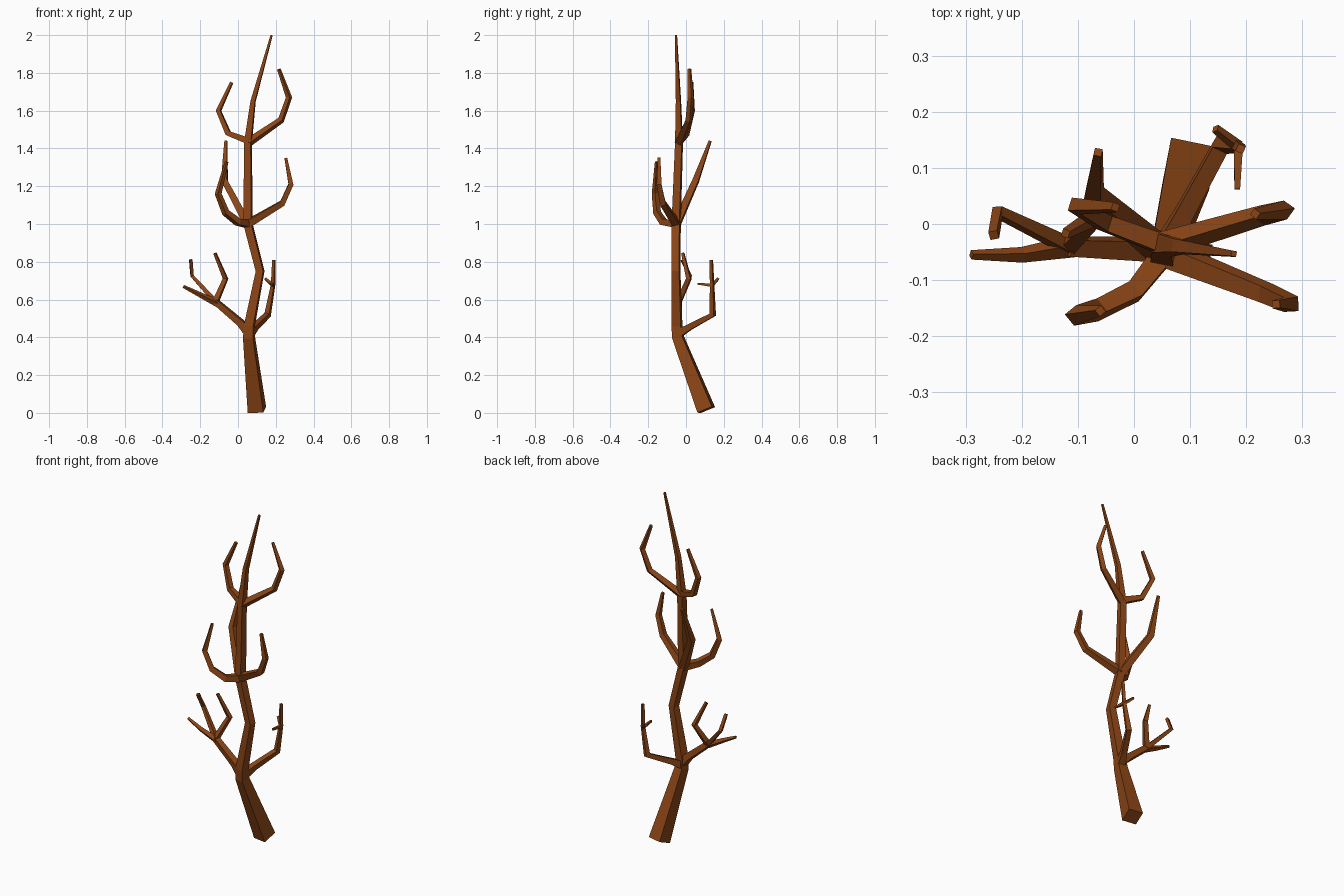
import bpy, bmesh
from mathutils import Vector

bark = bpy.data.materials.new("bark")
bark.diffuse_color = (0.26, 0.06, 0.008, 1)


def limb(name, *points):
    """Square tapered tube through (x, y, z, half width) points."""
    pts = [Vector(p[:3]) for p in points]
    dirs = [(b - a).normalized() for a, b in zip(pts, pts[1:])]
    side = Vector((0.98, -0.19, 0))
    if abs(dirs[0].dot(side)) > 0.9:
        side = Vector((0, 1, 0))
    bm = bmesh.new()
    rings = []
    for i, (p, q) in enumerate(zip(pts, points)):
        t = (dirs[max(i - 1, 0)] + dirs[min(i, len(dirs) - 1)]).normalized()
        side = (side - t * side.dot(t)).normalized()
        up = t.cross(side)
        rings.append([bm.verts.new(p + (side * a + up * b) * q[3])
                      for a, b in ((-1, -1), (1, -1), (1, 1), (-1, 1))])
    for r, s in zip(rings, rings[1:]):
        for k in range(4):
            n = (k + 1) % 4
            bm.faces.new((r[k], r[n], s[n], s[k]))
    bm.faces.new(rings[0][::-1])
    bm.faces.new(rings[-1])
    bmesh.ops.recalc_face_normals(bm, faces=bm.faces)
    me = bpy.data.meshes.new(name)
    bm.to_mesh(me)
    bm.free()
    me.materials.append(bark)
    ob = bpy.data.objects.new(name, me)
    bpy.context.collection.objects.link(ob)


# Trunk
limb("trunk", (.10, .107, .016, .042), (.058, -.042, .40, .027), (.06, -.048, .46, .025),
     (.117, -.053, .75, .02), (.053, -.052, 1.0, .021), (.053, -.037, 1.43, .018),
     (.08, -.04, 1.65, .012), (.178, -.053, 2.0, .005))

# Lower left branch and its twigs
limb("lower_left_branch", (.055, -.045, .43, .023), (.01, -.045, .48, .018), (-.12, -.04, .59, .015))
limb("lower_left_twig_outer", (-.11, -.04, .58, .014), (-.2, -.055, .625, .01), (-.29, -.055, .67, .006))
limb("lower_left_twig_back", (-.115, -.04, .585, .013), (-.243, .022, .725, .009), (-.25, -.02, .81, .008))
limb("lower_left_twig_inner", (-.12, -.04, .585, .014), (-.066, .015, .71, .012), (-.122, -.017, .845, .007))

# Lower right branch and its twigs
limb("lower_right_branch", (.06, -.04, .42, .022), (.09, .02, .455, .016), (.157, .142, .52, .014),
     (.186, .138, .68, .009), (.19, .134, .81, .007))
limb("lower_right_twig_front", (.186, .138, .675, .008), (.184, .062, .684, .005))
limb("lower_right_twig_back", (.186, .138, .675, .008), (.145, .17, .71, .006))

# Middle whorl of branches
limb("middle_right_branch", (.05, -.05, 1.0, .02), (.235, -.123, 1.11, .015),
     (.28, -.143, 1.21, .013), (.253, -.143, 1.35, .007))
limb("middle_front_branch", (.055, -.05, 1.0, .02), (0, -.12, 1.01, .017), (-.065, -.153, 1.06, .015),
     (-.105, -.163, 1.16, .013), (-.06, -.155, 1.33, .007))
limb("middle_back_branch", (.05, -.05, 1.0, .02), (-.072, .052, 1.23, .016), (-.064, .128, 1.44, .007))

# Upper pair of branches
limb("upper_right_branch", (.053, -.037, 1.43, .017), (.228, .015, 1.55, .013),
     (.27, .025, 1.67, .012), (.216, .018, 1.82, .007))
limb("upper_left_branch", (.053, -.037, 1.44, .017), (-.052, .002, 1.48, .014),
     (-.103, .032, 1.6, .012), (-.033, .03, 1.75, .007))
